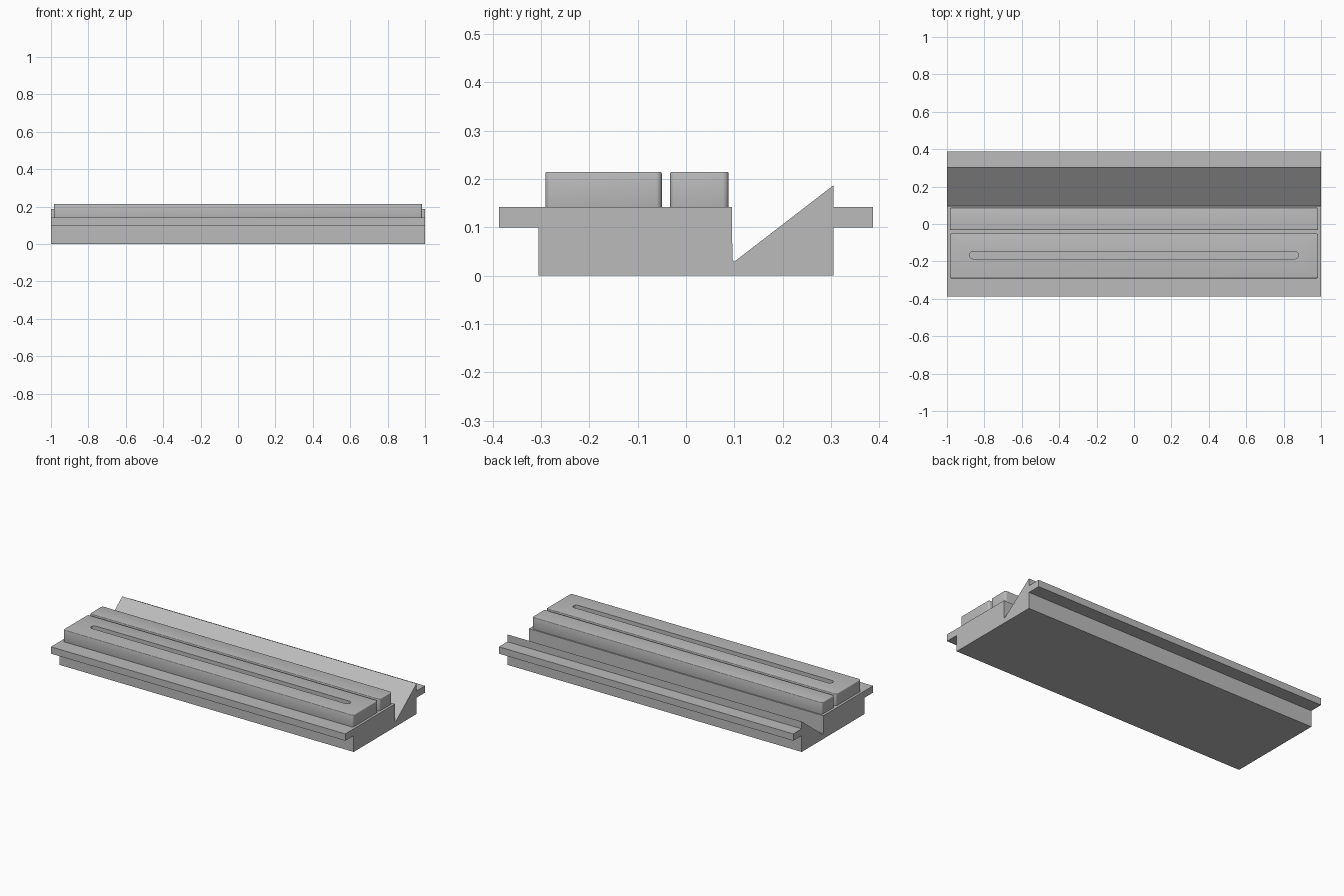
import bpy
import bmesh
import math

cube = bpy.data.objects.get("Cube")
if cube:
    bpy.data.objects.remove(cube, do_unlink=True)

grey = bpy.data.materials.new("plain_grey")
grey.use_nodes = True
colour = (0.5, 0.5, 0.5, 1)
grey.diffuse_color = colour
grey.node_tree.nodes["Principled BSDF"].inputs["Base Color"].default_value = colour


def prism(name, points, direction):
    """Extrude a closed outline along a direction."""
    bm = bmesh.new()
    face = bm.faces.new([bm.verts.new(p) for p in points])
    out = bmesh.ops.extrude_face_region(bm, geom=[face])
    verts = [v for v in out["geom"] if isinstance(v, bmesh.types.BMVert)]
    bmesh.ops.translate(bm, verts=verts, vec=direction)
    bmesh.ops.recalc_face_normals(bm, faces=bm.faces)
    mesh = bpy.data.meshes.new(name)
    bm.to_mesh(mesh)
    bm.free()
    mesh.materials.append(grey)
    obj = bpy.data.objects.new(name, mesh)
    bpy.context.collection.objects.link(obj)
    return obj


def rounded_outline(half_x, y0, y1, z, radius, steps):
    """Rectangle outline with round corners."""
    corners = [(half_x - radius, y1 - radius), (radius - half_x, y1 - radius),
               (radius - half_x, y0 + radius), (half_x - radius, y0 + radius)]
    points = []
    for i, (cx, cy) in enumerate(corners):
        for s in range(steps + 1):
            a = (i + s / steps) * math.pi / 2
            points.append((cx + radius * math.cos(a), cy + radius * math.sin(a), z))
    return points


def apply_modifiers(obj):
    bpy.ops.object.select_all(action="DESELECT")
    obj.select_set(True)
    bpy.context.view_layer.objects.active = obj
    for mod in list(obj.modifiers):
        bpy.ops.object.modifier_apply(modifier=mod.name)


BASE_TOP, BLOCK_TOP = 0.142, 0.215

# Base with two side flanges, a V groove and a sharp sloped ridge
profile = [(-0.305, 0), (0.305, 0), (0.305, 0.1), (0.387, 0.1),
           (0.387, BASE_TOP), (0.305, BASE_TOP), (0.305, 0.187),
           (0.1, 0.029), (0.096, 0.034), (0.095, BASE_TOP),
           (-0.387, BASE_TOP), (-0.387, 0.1), (-0.305, 0.1)]
prism("base_rail", [(-1, y, z) for y, z in profile], (2, 0, 0))

# Two raised blocks with rounded corners and softened top edges
blocks = {}
for name, y0, y1 in (("wide_block", -0.291, -0.05), ("narrow_block", -0.033, 0.088)):
    sink = 0.005
    outline = rounded_outline(0.985, y0, y1, BASE_TOP - sink, 0.012, 5)
    block = prism(name, outline, (0, 0, BLOCK_TOP - BASE_TOP + sink))
    bevel = block.modifiers.new("soft_edges", "BEVEL")
    bevel.width = 0.004
    bevel.segments = 3
    bevel.limit_method = "ANGLE"
    bevel.angle_limit = math.radians(60)
    apply_modifiers(block)
    blocks[name] = block

# Long round-ended slot in the wide block
outline = rounded_outline(0.88, -0.186, -0.148, BLOCK_TOP - 0.05, 0.0188, 8)
cutter = prism("slot_cutter", outline, (0, 0, 0.1))
cutter.hide_render = True
cut = blocks["wide_block"].modifiers.new("slot", "BOOLEAN")
cut.operation = "DIFFERENCE"
cut.solver = "EXACT"
cut.object = cutter
apply_modifiers(blocks["wide_block"])
bpy.data.objects.remove(cutter, do_unlink=True)

# Smooth the rounded edges only
for block in blocks.values():
    bpy.ops.object.select_all(action="DESELECT")
    block.select_set(True)
    bpy.context.view_layer.objects.active = block
    bpy.ops.object.shade_smooth_by_angle(angle=math.radians(35))
